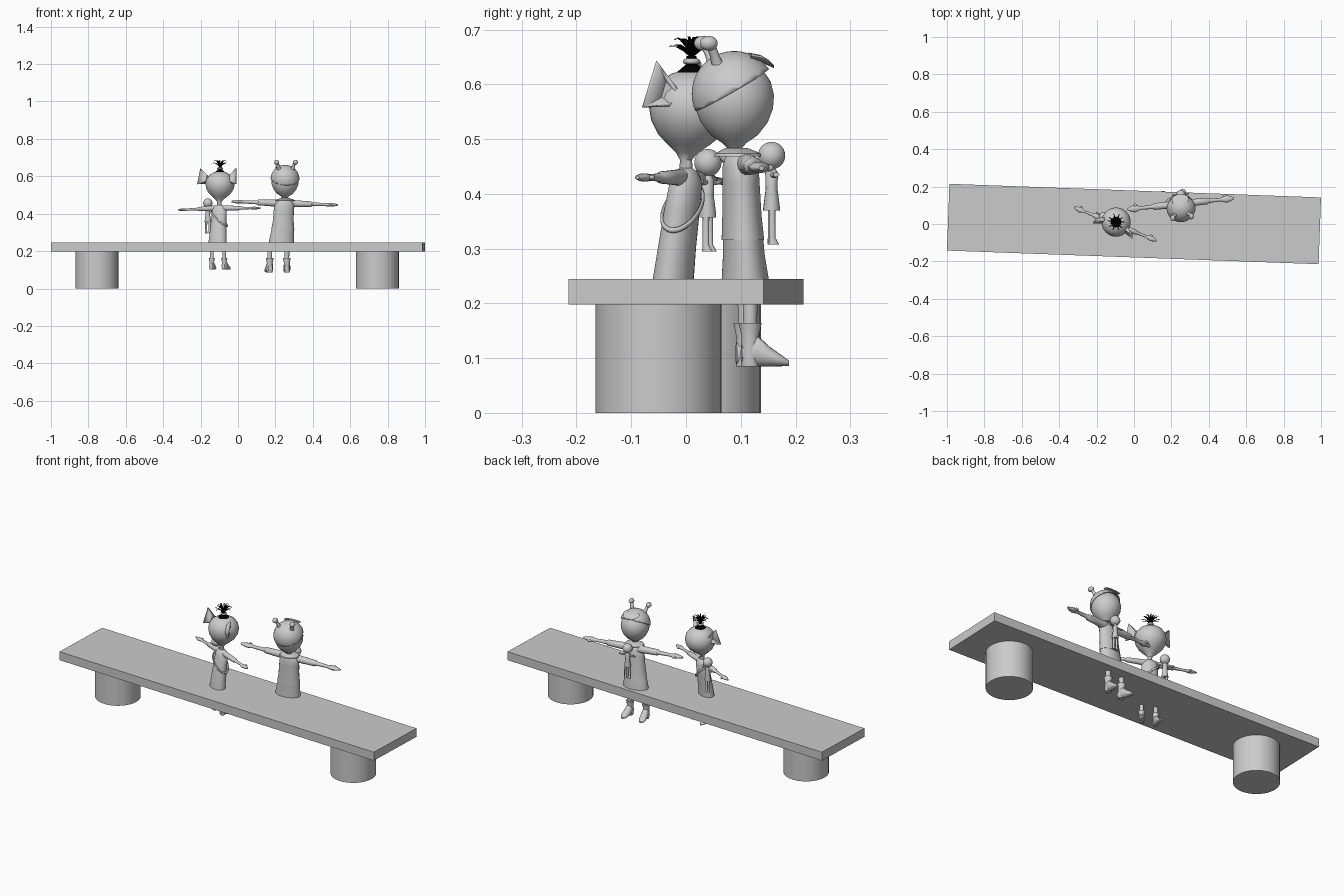
import bpy, bmesh, math, random
from mathutils import Matrix, Vector

if "Cube" in bpy.data.objects:
    bpy.data.objects.remove(bpy.data.objects["Cube"])

random.seed(4)


def material(name, color):
    m = bpy.data.materials.new(name)
    m.diffuse_color = (*color, 1)
    m.use_nodes = True
    m.node_tree.nodes["Principled BSDF"].inputs["Base Color"].default_value = m.diffuse_color
    return m


GREY = material("light grey", (0.6, 0.6, 0.6))
BLACK = material("black", (0.0, 0.0, 0.0))


def finish(name, bm, M, mat=GREY):
    """Turn a bmesh into a smooth object that keeps its sharp edges."""
    bmesh.ops.recalc_face_normals(bm, faces=bm.faces)
    me = bpy.data.meshes.new(name)
    bm.to_mesh(me)
    bm.free()
    me.materials.append(mat)
    me.polygons.foreach_set("use_smooth", [True] * len(me.polygons))
    me.set_sharp_from_angle(angle=math.radians(40))
    ob = bpy.data.objects.new(name, me)
    bpy.context.collection.objects.link(ob)
    ob.matrix_world = M
    return ob


def loft(name, M, rings, axis="z", n=20, mat=GREY):
    """Skin elliptical rings (x, y, z, radius1, radius2) lying across an axis."""
    bm = bmesh.new()
    loops = []
    for x, y, z, a, b in rings:
        loop = []
        for i in range(n):
            t = 2 * math.pi * i / n
            u, v = a * math.cos(t), b * math.sin(t)
            off = {"z": (u, v, 0), "x": (0, u, v), "y": (u, 0, v)}[axis]
            loop.append(bm.verts.new(Vector((x, y, z)) + Vector(off)))
        loops.append(loop)
    for p, q in zip(loops, loops[1:]):
        for i in range(n):
            j = (i + 1) % n
            bm.faces.new((p[i], p[j], q[j], q[i]))
    bm.faces.new(loops[0])
    bm.faces.new(loops[-1])
    return finish(name, bm, M, mat)


def ball(name, M, c, r, scale=(1, 1, 1)):
    bm = bmesh.new()
    T = Matrix.Translation(c) @ Matrix.Diagonal((*scale, 1))
    bmesh.ops.create_uvsphere(bm, u_segments=24, v_segments=14, radius=r, matrix=T)
    return finish(name, bm, M)


def hoop(name, M, c, rx, ry, thick, tilt=0):
    bpy.ops.mesh.primitive_torus_add(major_radius=1, minor_radius=thick / max(rx, ry),
                                     major_segments=32, minor_segments=8)
    ob = bpy.context.object
    ob.name = name
    ob.data.materials.append(GREY)
    ob.data.polygons.foreach_set("use_smooth", [True] * len(ob.data.polygons))
    ob.matrix_world = (M @ Matrix.Translation(c) @ Matrix.Rotation(tilt, 4, "Y")
                       @ Matrix.Diagonal((rx, ry, max(rx, ry), 1)))


def arms(name, M, length, y, z, zl, zr, r):
    for side, ze, tag in ((-1, zl, "left"), (1, zr, "right")):
        spec = ((.1, 1.2, 1.3), (.3, 1.15, 1.1), (.5, 1.1, .95), (.52, .75, .65), (.75, .55, .5),
                (.8, .9, .6), (.86, 1.25, .65), (.93, .9, .5), (1, .3, .25))
        loft(f"{name}_{tag}_arm", M, [(side * length * t, y, z + (ze - z) * t, r * a, r * b)
                                      for t, a, b in spec], "x", 14)
        # thumb
        ball(f"{name}_{tag}_thumb", M, (side * length * .85, y + r * 1.2, ze), r * .5, (1.3, 1, .8))


def legs(name, M, cx, cy, gap, low, k):
    for side, tag in ((-1, "left"), (1, "right")):
        x = cx + side * gap
        loft(f"{name}_{tag}_leg", M, [(x, cy, .24, .014 * k, .014 * k), (x, cy, low + .04, .012 * k, .012 * k)])
        loft(f"{name}_{tag}_boot", M, [(x, cy, low + .08 * k, .021 * k, .021 * k),
                                       (x, cy, low + .055 * k, .016 * k, .016 * k),
                                       (x, cy, low + .02 * k, .017 * k, .018 * k),
                                       (x, cy, low + .001, .015 * k, .016 * k)])
        foot = ((-.016, .025, .012, .02), (.012, .03, .019, .029), (.035, .019, .019, .018),
                (.055, .012, .018, .011), (.07, .007, .008, .005))
        loft(f"{name}_{tag}_foot", M, [(x + side * .1 * y, cy + y * k, low + z * k, a * k, b * k)
                                       for y, z, a, b in foot], "y", 16)


def doll(name, M, x, y, z):
    """Small figure; z is the centre of its head."""
    ball(f"{name}_head", M, (x, y, z), .025)
    loft(f"{name}_body", M, [(x, y, z + d, a, a * .9) for d, a in
                             ((-.02, .006), (-.032, .013), (-.06, .012), (-.095, .017), (-.1, .017))], n=14)
    for s, tag in ((-1, "left"), (1, "right")):
        loft(f"{name}_{tag}_leg", M, [(x + s * .009, y, z - .09, .006, .006),
                                      (x + s * .01, y, z - .15, .006, .006),
                                      (x + s * .01, y + .003, z - .162, .007, .01)], n=10)
        loft(f"{name}_{tag}_arm", M, [(x, y, z - .035, .005, .005), (x + s * .035, y + .002, z - .037, .004, .004),
                                      (x + s * .045, y + .004, z - .035, .006, .004)], "x", 10)


# bench: plank on two round posts
plank = Matrix.Rotation(math.radians(-2.1), 4, "Z")
bm = bmesh.new()
bmesh.ops.create_cube(bm, size=1, matrix=Matrix.Translation((0, 0, .2215)) @ Matrix.Diagonal((1.988, .357, .047, 1)))
finish("bench_plank", bm, plank)
for tag, x, y in (("left", -.755, .022), ("right", .745, -.05)):
    loft(f"bench_{tag}_post", Matrix(), [(x, y, 0, .115, .115), (x, y, .2, .115, .115)], n=32)

# left child: big ears and a hair tuft
L = Matrix.Translation((-.1, 0, 0)) @ Matrix.Rotation(math.radians(-22), 4, "Z")
loft("left_child_dress", L, [(0, -.026, .205, .052, .036), (0, -.025, .245, .051, .035), (0, -.018, .3, .046, .033),
                             (0, -.008, .37, .042, .031), (0, 0, .42, .041, .028), (0, 0, .44, .03, .02),
                             (0, 0, .447, .012, .012)])
loft("left_child_head", L, [(0, 0, .43, .013, .013), (0, 0, .462, .011, .011), (0, .002, .475, .02, .02),
                            (0, .006, .49, .039, .039), (0, .009, .51, .06, .06), (0, .011, .535, .074, .074),
                            (0, .011, .56, .078, .078), (0, .011, .585, .073, .073), (0, .011, .606, .058, .058),
                            (0, .011, .62, .036, .036), (0, .011, .626, .012, .012)], n=32)
hoop("left_child_sash", L, (0, -.007, .375), .062, .036, .005, math.radians(42))
arms("left_child", L, .238, 0, .43, .42, .43, .012)
legs("left_child", L, 0, -.018, .036, .1, .8)
doll("left_doll", L, -.072, .014, .457)

# hollow ears: open cups with a slanted rim
for s, tag in ((-1, "left"), (1, "right")):
    bm = bmesh.new()
    rim = [bm.verts.new((s * x, y, z)) for x, y, z in
           ((.103, -.015, .642), (.112, -.039, .558), (.072, .006, .563), (.067, .01, .588))]
    inner = [bm.verts.new((s * x, y, z)) for x, y, z in
             ((.068, -.012, .607), (.07, -.022, .575), (.06, .004, .568), (.06, .005, .588))]
    for i in range(4):
        j = (i + 1) % 4
        bm.faces.new((rim[i], rim[j], inner[j], inner[i]))
    bm.faces.new(inner)
    ear = finish(f"left_child_{tag}_ear", bm, L)
    sol = ear.modifiers.new("thickness", "SOLIDIFY")
    sol.thickness, sol.offset = .007, 0

# hair tuft tied with a band
loft("hair_base", L, [(0, .011, .617, .035, .035), (0, .011, .627, .021, .021), (0, .011, .636, .011, .011),
                      (0, .011, .652, .009, .009)], mat=BLACK)
hoop("hair_band", L, (0, .011, .642), .011, .011, .005)
for i in range(20):
    a = 2 * math.pi * i / 20 + random.uniform(-.1, .1)
    r, h = (.046, .022) if i % 2 else (.032, .036)
    pts = [(t, .65 + h * math.sin(t * 1.9) * random.uniform(.9, 1.05)) for t in (0, .3, .6, .85, 1)]
    loft(f"hair_strand_{i + 1}", L, [(r * t * math.cos(a), .011 + r * t * math.sin(a), z, w, w)
                                     for (t, z), w in zip(pts, (.003, .003, .003, .0025, .001))], n=6, mat=BLACK)

# right child: cap with two knobbed horns
R = Matrix.Translation((.25, .1, 0)) @ Matrix.Rotation(math.radians(6), 4, "Z")
loft("right_child_skirt", R, [(-.018, .01, .205, .07, .043), (-.017, .01, .245, .069, .043),
                              (-.013, .007, .29, .063, .038), (-.01, .005, .322, .06, .037)])
loft("right_child_top", R, [(-.01, .005, .316, .062, .039), (-.008, .003, .36, .056, .036), (-.005, .001, .42, .054, .034),
                            (-.002, 0, .45, .053, .033), (0, -.003, .47, .035, .025), (0, -.006, .48, .015, .015)])
loft("right_child_collar", R, [(0, -.005, .468, .052, .044), (0, -.005, .474, .05, .042), (0, -.008, .484, .02, .02)])
loft("right_child_head", R, [(0, -.011, .46, .013, .013), (0, -.011, .482, .012, .012), (0, -.012, .493, .022, .022),
                             (0, -.012, .507, .043, .043), (0, -.012, .53, .061, .061), (0, -.012, .555, .071, .071),
                             (0, -.012, .58, .073, .073), (0, -.012, .605, .067, .067), (0, -.012, .63, .05, .05),
                             (0, -.012, .648, .02, .02)], n=32)
arms("right_child", R, .286, .008, .455, .465, .447, .016)
legs("right_child", R, -.033, .016, .046, .084, 1)
doll("right_doll", R, .006, .056, .47)

# cap: shell cut on a slant, low at the back of the head
bm = bmesh.new()
bmesh.ops.create_uvsphere(bm, u_segments=32, v_segments=20, radius=.078,
                          matrix=Matrix.Translation((0, -.012, .583)))
bmesh.ops.bisect_plane(bm, geom=bm.verts[:] + bm.edges[:] + bm.faces[:], plane_co=(0, -.012, .592),
                       plane_no=(0, -.5, .87), clear_inner=True)
cap = finish("cap", bm, R)
sol = cap.modifiers.new("thickness", "SOLIDIFY")
sol.thickness = .004
loft("cap_brim", R, [(0, .015, .652, .045, .006), (0, .035, .648, .045, .006), (0, .05, .64, .036, .005),
                     (0, .06, .633, .014, .003)], "y")
for s, tag in ((-1, "left"), (1, "right")):
    loft(f"cap_{tag}_horn", R, [(s * .035, -.045, .635, .012, .012), (s * .04, -.052, .652, .009, .009),
                                (s * .047, -.06, .672, .009, .009)], n=14)
    ball(f"cap_{tag}_knob", R, (s * .05, -.064, .675), .015, (.9, 1.1, .9))
